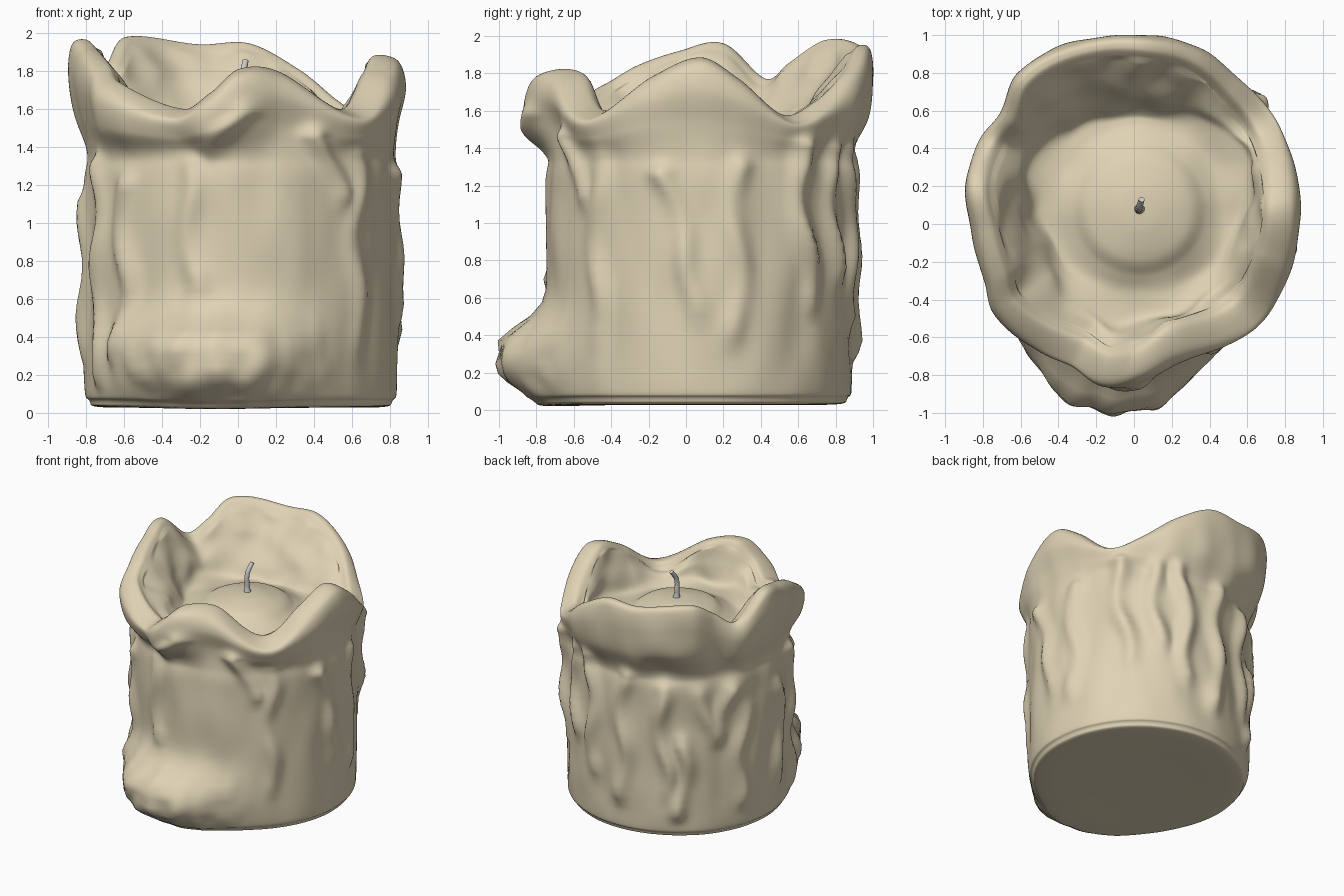
import bpy, bmesh, math
from mathutils import Vector, noise

if "Cube" in bpy.data.objects:
    bpy.data.objects.remove(bpy.data.objects["Cube"])

CX, CY = 0.03, 0.08
SEG, SUB = 288, 9

# Rim: angle, height, outer radius
RIM = [(0, 1.885, .85), (15, 1.78, .85), (35, 1.58, .86), (52, 1.65, .87),
       (70, 1.81, .91), (88, 1.945, .92), (105, 1.94, .94), (132, 1.98, .97),
       (145, 1.86, .90), (156, 1.77, .92), (172, 1.96, .935), (188, 1.92, .90),
       (205, 1.84, .91), (216, 1.75, .95), (246, 1.60, .91), (258, 1.69, .955),
       (268, 1.81, .93), (285, 1.80, .84), (315, 1.60, .88), (340, 1.79, .86)]

# Drips: angle, top, bottom, sideways lean in degrees, height of ridge
DRIPS = [(-14, 1.25, .55, 14, .04), (14, 1.3, .42, 0, .03), (39, 1.4, .6, 6, .055),
         (58, 1.38, .75, 3, .045), (74, 1.38, .5, 3, .05), (96, 1.32, .35, 0, .04),
         (116, 1.25, .4, 4, .045), (139, 1.2, .85, 5, .04), (153, 1.2, .85, -5, .04),
         (128, .8, .25, 0, .045), (162, 1.0, .3, -3, .04), (189, 1.1, .35, 0, .035),
         (206, 1.3, .2, 0, .045), (222, 1.2, .35, 0, .04), (248, 1.3, .7, 5, .035),
         (273, 1.58, 1.4, -15, .045), (299, 1.45, 1.15, 9, .045), (317, 1.35, .4, 0, .03)]


def rim_at(deg):
    """Periodic cubic interpolation of the rim table."""
    n = len(RIM)
    key = lambda i: Vector((RIM[i % n][0] + 360 * (i // n), *RIM[i % n][1:]))
    i = max(k for k in range(n) if RIM[k][0] <= deg)
    p0, p1, p2, p3 = (key(i + k) for k in (-1, 0, 1, 2))
    d = p2[0] - p1[0]
    t = (deg - p1[0]) / d
    m1 = (p2 - p0) * d / (p2[0] - p0[0])
    m2 = (p3 - p1) * d / (p3[0] - p1[0])
    v = (p1 * (2*t**3 - 3*t*t + 1) + m1 * (t**3 - 2*t*t + t)
         + p2 * (3*t*t - 2*t**3) + m2 * (t**3 - t*t))
    return v[1], v[2]


def resample(pts):
    """Catmull-Rom through the section points."""
    pts = [Vector(p) for p in pts]
    out = []
    for i in range(len(pts) - 1):
        a, b, c, d = pts[max(i-1, 0)], pts[i], pts[i+1], pts[min(i+2, len(pts)-1)]
        for s in range(SUB):
            t = s / SUB
            out.append(.5 * (2*b + (c-a)*t + (2*a-5*b+4*c-d)*t*t + (3*b-a-3*c+d)*t**3))
    return out + [pts[-1]]


def drip_height(deg, z):
    """Wavy rounded ridges running down the wall."""
    total = 0
    for ang, top, bottom, lean, amp in DRIPS:
        zc = min(top, max(bottom, z))
        path = ang + lean * (top - zc) / (top - bottom) + 2.5 * math.sin(9 * zc + ang)
        a = (deg - path + 180) % 360 - 180
        d2 = (math.radians(a) * .81) ** 2 + (z - zc) ** 2
        swell = 1 + .3 * math.sin(13 * zc + 2 * ang)
        total += (amp * swell * math.exp(-d2 / .065 ** 2)) ** 3
    return total ** (1 / 3)


# Wax body: one polar skin from the base, up the wall, over the rim, into the pool
N_WALL = 9          # section points before the crest
bm = bmesh.new()
rings = []
for k in range(SEG):
    deg = 360 * k / SEG
    th = math.radians(deg)
    h, ro = rim_at(deg)
    R = .81 + .03 * max(0, math.cos(th - math.radians(205)))   # wall radius
    lip = .11 + .055 * math.cos(th + math.pi / 3)    # thicker lip at the front right
    rc = ro - lip                                    # crest radius
    fe = .56 + .04 * math.sin(3 * th)                # edge of the pool
    up = h - 1.38
    sec = [(.35, .03), (R - .09, .03), (R - .025, .065), (R, .16), (R, .7), (R, 1.2), (R - .01, 1.36),
           (ro - .03, 1.38 + .32 * up), (ro, 1.38 + .68 * up), (ro - .25 * lip, h - .035),
           (rc, h), (rc - .06, h - .04),
           (.45 * (rc - .06) + .55 * fe, 1.52 + .45 * (h - 1.52)), (fe, 1.52),
           (.46, 1.49), (.36, 1.525), (.27, 1.585), (.13, 1.625), (.03, 1.635)]
    foot_az = math.exp(-abs((deg - 260) / (32 if deg < 260 else 31)) ** 2.3)
    ring = []
    for j, (r, z) in enumerate(resample(sec)):
        q = Vector((r * math.cos(th), r * math.sin(th), z))
        if j <= N_WALL * SUB:
            # drips, the spilled foot at the front, and gentle unevenness
            w = min(1, r / .76) ** 6
            f = abs((z - .3) / (.19 if z > .3 else .24))
            lump = 1 + .15 * noise.noise(q * 6)
            foot = .275 * foot_az * math.exp(-f ** 2.4) * lump
            foot += .05 * foot_az * noise.noise(q * 9) * math.exp(-f ** 2)
            fade = min(1, (N_WALL * SUB - j) / (2 * SUB))
            bump = drip_height(deg, z) * fade
            bump += .022 * noise.noise(Vector((q.x * 5, q.y * 5, q.z * 2.5))) * min(1, z * 3) * fade
            r += w * (foot + bump)
        elif j > (N_WALL + 2) * SUB:
            # ripples on the inner wall and pool
            z += .018 * noise.noise(q * 4) * min(1, r * 2)
            r += .04 * noise.noise(q * 5) * max(0, min(1, (r - .35) * 4))
        if z < .3:
            z -= .025 * foot_az * (1 - z / .3) * min(1, r) ** 4
        ring.append(bm.verts.new((CX + r * math.cos(th), CY + r * math.sin(th), z)))
    rings.append(ring)
for k in range(SEG):
    a, b = rings[k], rings[(k + 1) % SEG]
    for j in range(len(a) - 1):
        bm.faces.new((a[j], b[j], b[j + 1], a[j + 1]))
bm.faces.new([r[0] for r in reversed(rings)])
bm.faces.new([r[-1] for r in rings])
bmesh.ops.recalc_face_normals(bm, faces=bm.faces)
for f in bm.faces:
    f.smooth = True
mesh = bpy.data.meshes.new("candle_wax")
bm.to_mesh(mesh)
bm.free()
wax = bpy.data.objects.new("candle_wax", mesh)
bpy.context.collection.objects.link(wax)
mat = bpy.data.materials.new("cream_wax")
mat.diffuse_color = (.74, .65, .46, 1)
mat.use_nodes = True
mat.node_tree.nodes["Principled BSDF"].inputs["Base Color"].default_value = mat.diffuse_color
mesh.materials.append(mat)

# Wick: a bent tapering tube
cu = bpy.data.curves.new("wick", 'CURVE')
cu.dimensions = '3D'
cu.bevel_depth = .02
cu.bevel_resolution = 3
cu.use_fill_caps = True
sp = cu.splines.new('BEZIER')
path = [((.03, .08, 1.61), 1.6), ((.027, .08, 1.67), 1.0), ((.027, .085, 1.78), .9), ((.04, .13, 1.855), .8)]
sp.bezier_points.add(len(path) - 1)
for bp, (co, rad) in zip(sp.bezier_points, path):
    bp.co, bp.radius = co, rad
    bp.handle_left_type = bp.handle_right_type = 'AUTO'
wick = bpy.data.objects.new("wick", cu)
bpy.context.collection.objects.link(wick)
